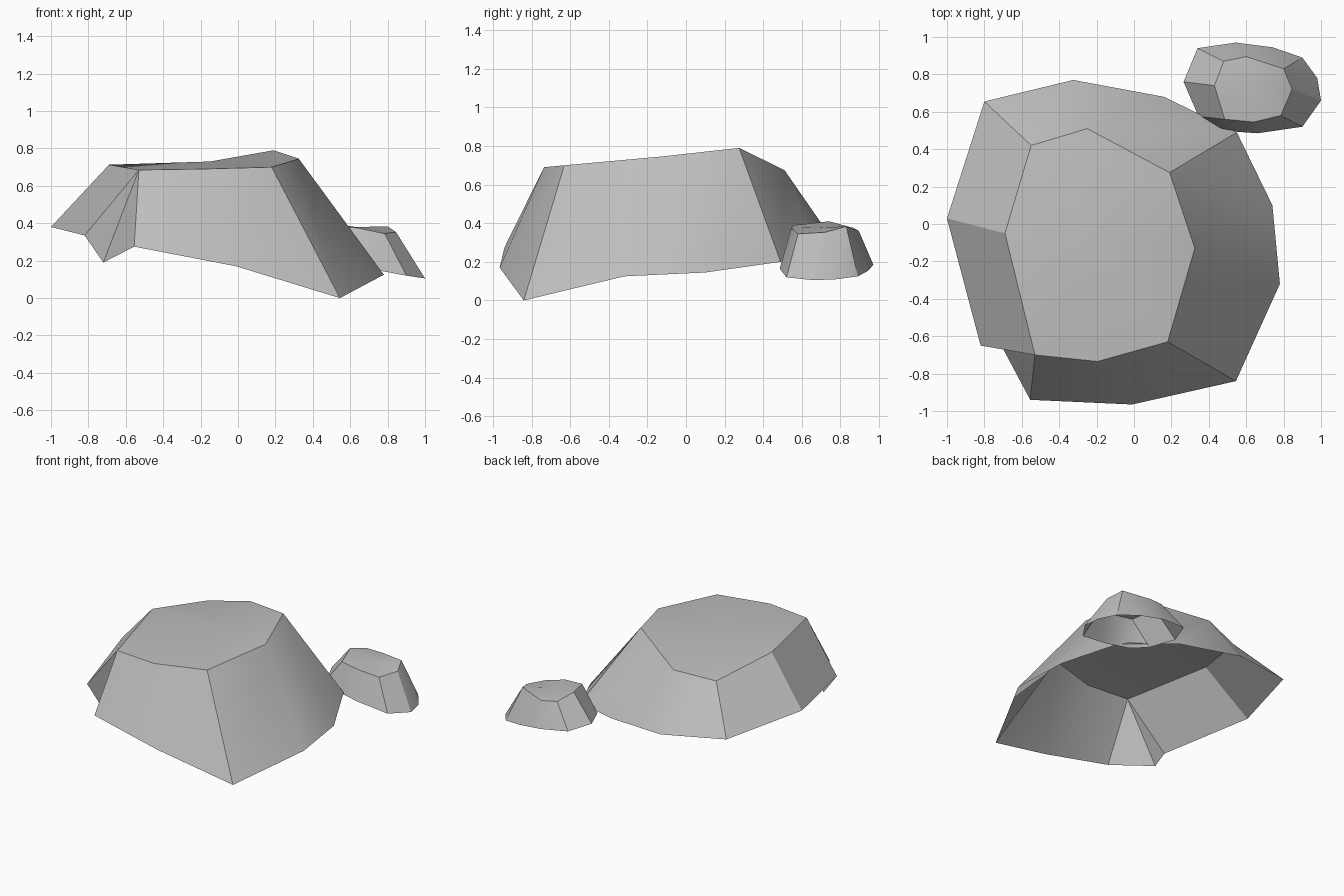
import bpy
import bmesh
import math
from mathutils import Vector

if "Cube" in bpy.data.objects:
    bpy.data.objects.remove(bpy.data.objects["Cube"])

# One stone grey for everything
stone = bpy.data.materials.new("stone_grey")
stone.diffuse_color = (0.52, 0.52, 0.52, 1.0)
stone.use_nodes = True
stone.node_tree.nodes["Principled BSDF"].inputs["Base Color"].default_value = stone.diffuse_color


def make_rock(name, base, crown, centre, joins):
    """Open-bottomed rock: base rim, crown rim, walls and a fanned top.
    Each wall lists the base and crown corners it uses, anticlockwise."""
    bm = bmesh.new()
    b = [bm.verts.new(p) for p in base]
    t = [bm.verts.new(p) for p in crown]
    c = bm.verts.new(centre)
    for low, high in joins:
        bm.faces.new([b[i % len(b)] for i in low] + [t[i % len(t)] for i in high])
    for i in range(len(t)):
        bm.faces.new((t[i], t[(i + 1) % len(t)], c))
    mesh = bpy.data.meshes.new(name)
    bm.to_mesh(mesh)
    bm.free()
    mesh.materials.append(stone)
    rock = bpy.data.objects.new(name, mesh)
    bpy.context.collection.objects.link(rock)
    bpy.ops.object.select_all(action='DESELECT')
    rock.select_set(True)
    bpy.context.view_layer.objects.active = rock
    bpy.ops.object.shade_smooth_by_angle(angle=math.radians(30))
    return rock


# Large rock, with a notch in the front left of its rim
large_base = [(-.555, -.94, .275), (-.01, -.965, .17), (.545, -.84, 0),
              (.78, -.32, .125), (.74, .10, .145), (.55, .49, .20),
              (.16, .68, .26), (-.325, .77, .30), (-.80, .655, .345),
              (-1, .03, .38), (-.82, -.65, .335), (-.72, -.63, .19)]
large_crown = [(-.53, -.70, .685), (-.195, -.735, .69), (.18, -.63, .70),
               (.325, -.13, .745), (.19, .275, .79), (-.25, .51, .675),
               (-.55, .42, .635), (-.69, -.05, .713)]
large_walls = [((0, 1), (1, 0)), ((1, 2), (2, 1)), ((2, 3), (3, 2)),
               ((3, 4), (4, 3)), ((4, 5), (4,)), ((5, 6), (5, 4)),
               ((6, 7), (5,)), ((7, 8), (6, 5)), ((8, 9), (7, 6)),
               ((9, 10), (0, 7)), ((10, 11), (0,)), ((11, 0), (0,))]
make_rock("large_rock", large_base, large_crown, (-.15, -.10, .73), large_walls)

# Small rock behind on the right
small_base = [(.46, .50, .195), (.66, .485, .165), (.90, .52, .12),
              (1.0, .66, .105), (.98, .78, .11), (.90, .89, .125),
              (.74, .945, .155), (.545, .97, .185), (.34, .94, .21),
              (.265, .76, .22), (.345, .575, .21)]
small_crown = [(.485, .56, .39), (.64, .545, .375), (.785, .58, .345),
               (.845, .72, .353), (.80, .83, .383), (.60, .895, .36),
               (.48, .87, .375), (.43, .74, .41)]
small_walls = [((0, 1), (1, 0)), ((1, 2), (2, 1)), ((2, 3), (3, 2)),
               ((3, 4), (4, 3)), ((4, 5), (4,)), ((5, 6), (4,)),
               ((6, 7), (5, 4)), ((7, 8), (6, 5)), ((8, 9), (7, 6)),
               ((9, 10), (0, 7)), ((10, 0), (0,))]
make_rock("small_rock", small_base, small_crown, (.63, .72, .38), small_walls)
